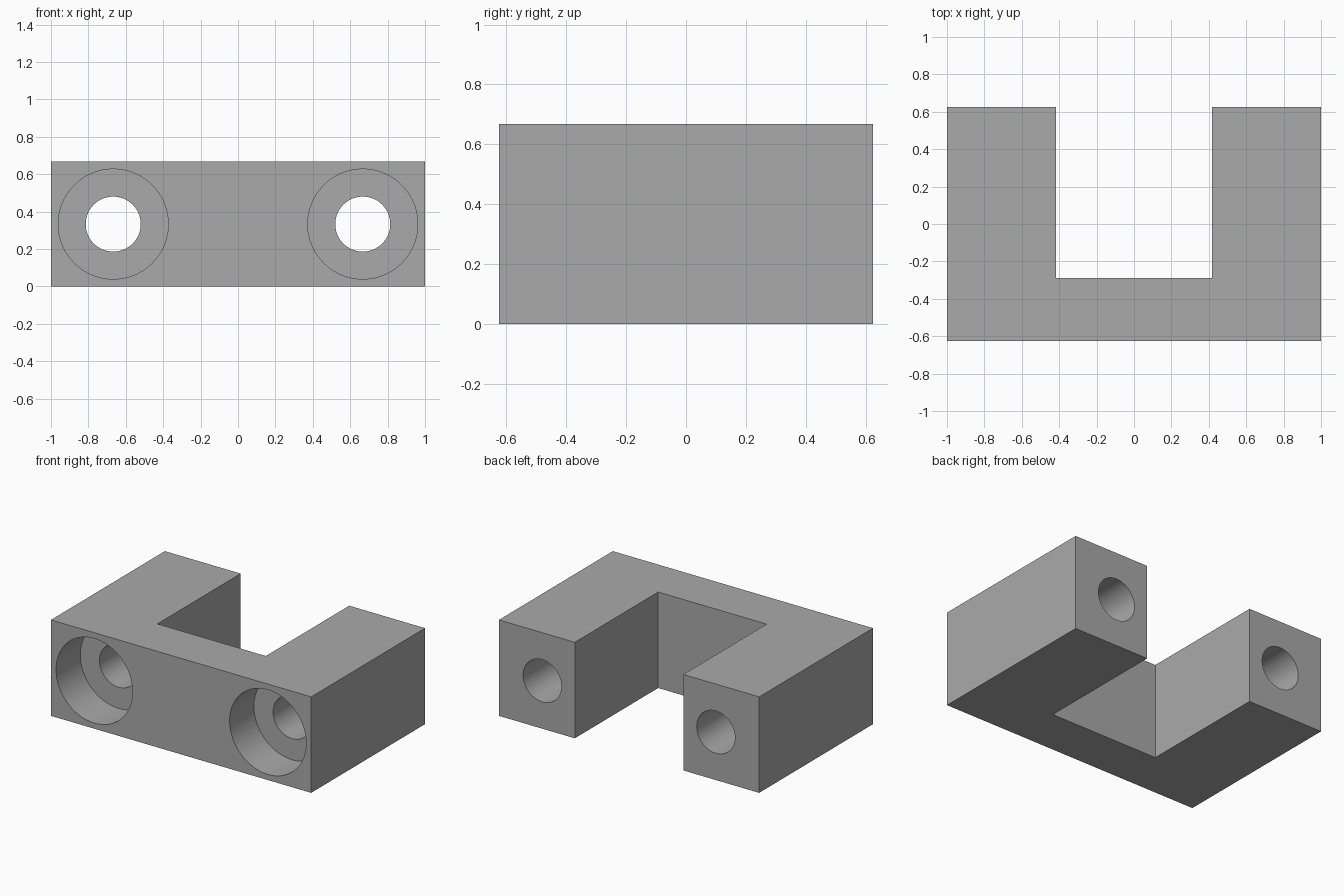
import bpy
import bmesh
import math

if "Cube" in bpy.data.objects:
    bpy.data.objects.remove(bpy.data.objects["Cube"])

W, D, H = 1.0, 0.625, 0.667        # half width, half depth, height
INNER_X, INNER_Y = 0.417, -0.29    # slot half width and slot floor
HOLE_X, HOLE_Z = 0.667, 0.333      # bolt hole centres
BORE_R, HOLE_R, BORE_DEPTH = 0.294, 0.147, 0.267

grey = bpy.data.materials.new("plain grey")
grey.diffuse_color = (0.4, 0.4, 0.4, 1.0)
grey.use_nodes = True
grey.node_tree.nodes["Principled BSDF"].inputs["Base Color"].default_value = grey.diffuse_color

# U-shaped bracket extruded from its plan outline
outline = [(-W, -D), (W, -D), (W, D), (INNER_X, D), (INNER_X, INNER_Y),
           (-INNER_X, INNER_Y), (-INNER_X, D), (-W, D)]
bm = bmesh.new()
base = bm.faces.new([bm.verts.new((x, y, 0)) for x, y in outline])
top = bmesh.ops.extrude_face_region(bm, geom=[base])["geom"]
bmesh.ops.translate(bm, vec=(0, 0, H),
                    verts=[v for v in top if isinstance(v, bmesh.types.BMVert)])
bmesh.ops.recalc_face_normals(bm, faces=bm.faces)
mesh = bpy.data.meshes.new("bracket")
bm.to_mesh(mesh)
bm.free()
bracket = bpy.data.objects.new("bracket", mesh)
bpy.context.collection.objects.link(bracket)
mesh.materials.append(grey)


def drill(name, x, radius, y0, y1):
    """Cut a round hole along y, from y0 to y1."""
    bpy.ops.mesh.primitive_cylinder_add(
        vertices=96, radius=radius, depth=y1 - y0,
        location=(x, (y0 + y1) / 2, HOLE_Z), rotation=(math.pi / 2, 0, 0))
    cutter = bpy.context.object
    cutter.name = name
    cutter.data.materials.append(grey)
    mod = bracket.modifiers.new(name, 'BOOLEAN')
    mod.operation = 'DIFFERENCE'
    mod.solver = 'EXACT'
    mod.object = cutter
    bpy.context.view_layer.objects.active = bracket
    bpy.ops.object.modifier_apply(modifier=mod.name)
    bpy.data.objects.remove(cutter, do_unlink=True)


# Counterbored bolt hole through each arm
for side in (-1, 1):
    drill("counterbore_cutter", side * HOLE_X, BORE_R, -D - 0.1, -D + BORE_DEPTH)
    drill("bolt_hole_cutter", side * HOLE_X, HOLE_R, -D - 0.2, D + 0.1)

# Smooth bores, sharp block edges
bpy.ops.object.select_all(action='DESELECT')
bracket.select_set(True)
bpy.context.view_layer.objects.active = bracket
bpy.ops.object.shade_smooth_by_angle(angle=math.radians(30))
